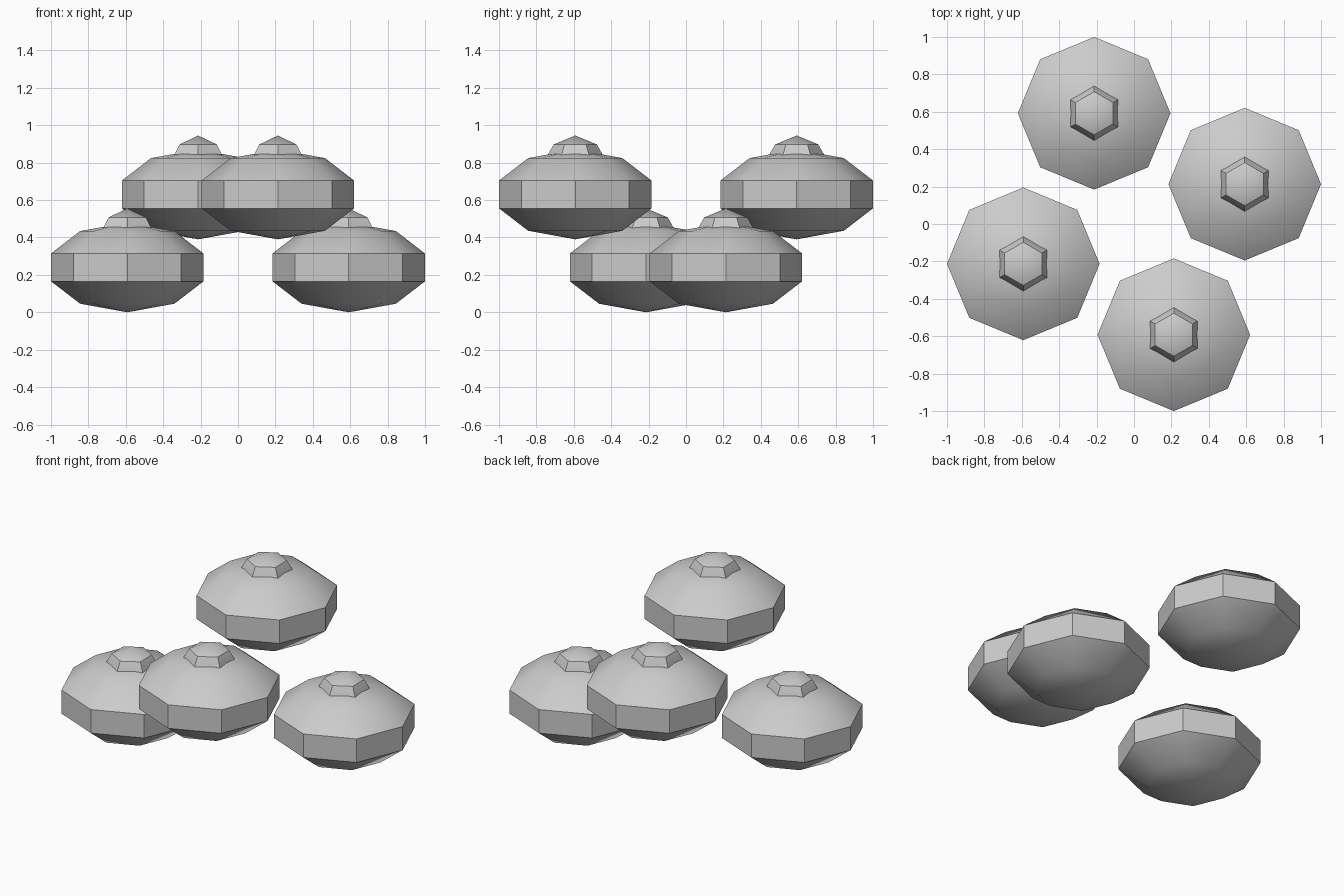
import bpy
import bmesh
from math import cos, sin, pi, radians

cube = bpy.data.objects.get("Cube")
if cube:
    bpy.data.objects.remove(cube, do_unlink=True)

grey = bpy.data.materials.new("plain grey")
grey.use_nodes = True
grey.diffuse_color = (0.6, 0.6, 0.6, 1)
grey.node_tree.nodes["Principled BSDF"].inputs["Base Color"].default_value = (0.6, 0.6, 0.6, 1)

BANDS = 5


def faceted_ball(name, sides, radius, half_height, location):
    """Coarse flattened ball with a corner pointing along +y."""
    bm = bmesh.new()
    bottom = bm.verts.new((0, 0, -half_height))
    top = bm.verts.new((0, 0, half_height))
    rings = []
    for i in range(1, BANDS):
        lat = pi * i / BANDS
        r, z = radius * sin(lat), -half_height * cos(lat)
        rings.append([bm.verts.new((r * sin(2 * pi * k / sides), r * cos(2 * pi * k / sides), z))
                      for k in range(sides)])
    for k in range(sides):
        n = (k + 1) % sides
        bm.faces.new((bottom, rings[0][k], rings[0][n]))
        bm.faces.new((top, rings[-1][n], rings[-1][k]))
        for low, high in zip(rings, rings[1:]):
            bm.faces.new((low[k], high[k], high[n], low[n]))
    bmesh.ops.recalc_face_normals(bm, faces=bm.faces)
    mesh = bpy.data.meshes.new(name)
    bm.to_mesh(mesh)
    bm.free()
    mesh.materials.append(grey)
    obj = bpy.data.objects.new(name, mesh)
    obj.location = location
    bpy.context.collection.objects.link(obj)
    bpy.ops.object.select_all(action='DESELECT')
    obj.select_set(True)
    bpy.context.view_layer.objects.active = obj
    bpy.ops.object.shade_smooth_by_angle(angle=radians(30))
    return obj


# Two low and two raised saucers, arranged with half-turn symmetry
FAR, NEAR, LIFT = 0.592, 0.213, 0.39
places = {
    "low_left": (FAR, NEAR, 0),
    "low_right": (-FAR, -NEAR, 0),
    "raised_front": (NEAR, -FAR, LIFT),
    "raised_back": (-NEAR, FAR, LIFT),
}
for label, (x, y, z) in places.items():
    # Eight-sided saucer body with an upright belt
    faceted_ball(label + "_saucer_body", 8, 0.429, 0.24, (x, y, z + 0.24))
    # Six-sided dome, half sunk into the body
    faceted_ball(label + "_saucer_dome", 6, 0.196, 0.25, (x, y, z + 0.305))
